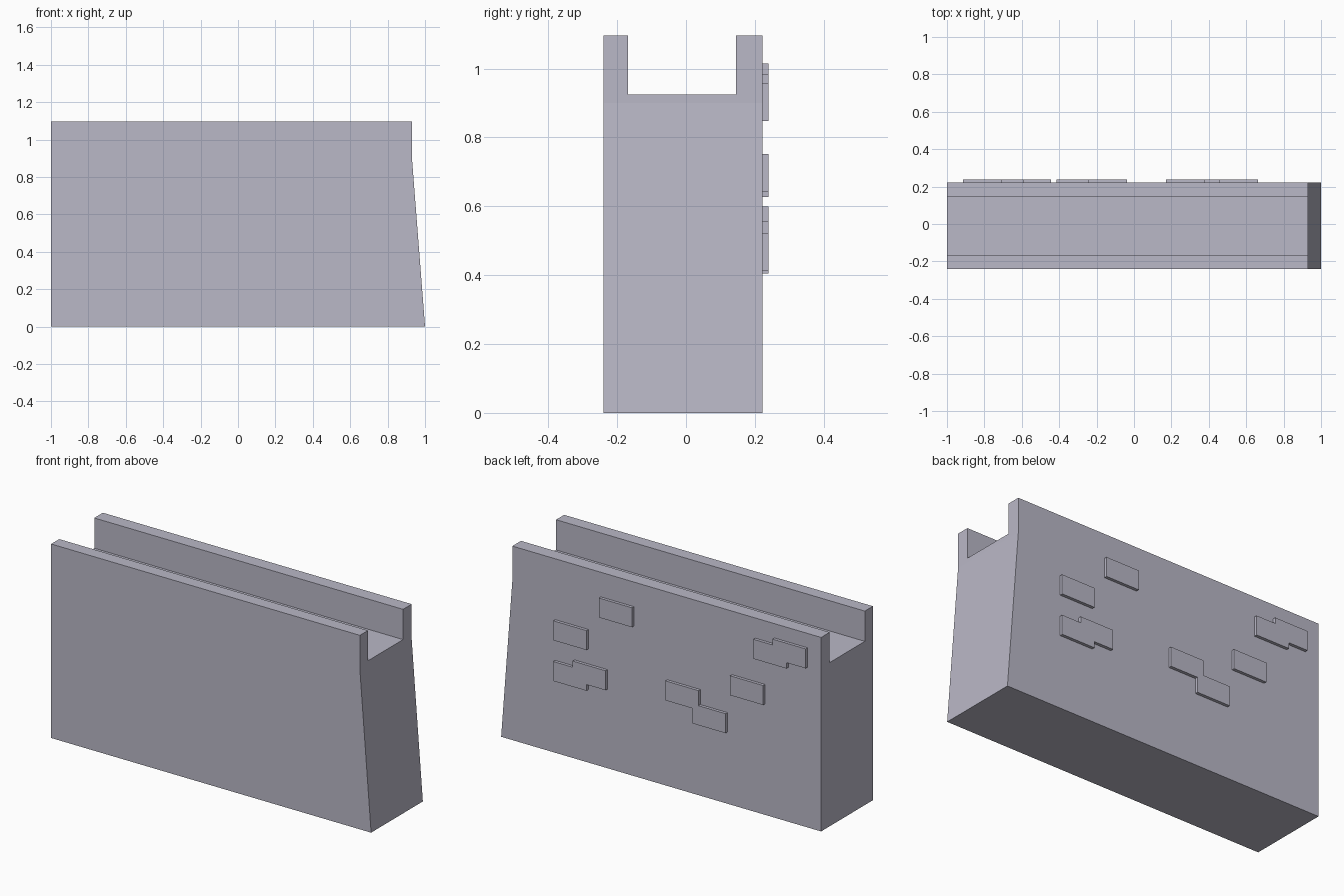
import bpy
import bmesh
from mathutils import Vector

cube = bpy.data.objects.get("Cube")
if cube:
    bpy.data.objects.remove(cube, do_unlink=True)

# Single stone colour
stone = bpy.data.materials.new("pale_lilac_stone")
stone.use_nodes = True
colour = (0.49, 0.48, 0.57, 1.0)
stone.diffuse_color = colour
stone.node_tree.nodes["Principled BSDF"].inputs["Base Color"].default_value = colour


def prism(name, outline, offset, shape=None):
    """Extrude a closed outline of 3D points and optionally reshape it."""
    bm = bmesh.new()
    face = bm.faces.new([bm.verts.new(p) for p in outline])
    new = bmesh.ops.extrude_face_region(bm, geom=[face], use_keep_orig=True)["geom"]
    moved = [v for v in new if isinstance(v, bmesh.types.BMVert)]
    bmesh.ops.translate(bm, verts=moved, vec=Vector(offset))
    if shape:
        shape(bm)
    bmesh.ops.recalc_face_normals(bm, faces=bm.faces)
    mesh = bpy.data.meshes.new(name)
    bm.to_mesh(mesh)
    bm.free()
    mesh.materials.append(stone)
    obj = bpy.data.objects.new(name, mesh)
    bpy.context.collection.objects.link(obj)
    return obj


# Wall: U-shaped section with two parapets and a sunken walkway
FRONT, BACK, TOP, WALK = -0.24, 0.222, 1.096, 0.925
INNER_FRONT, INNER_BACK = -0.168, 0.145
KINK, END = 0.9, 0.93


def batter(bm):
    """Slope the +x end outward below the kink."""
    bmesh.ops.bisect_plane(bm, geom=bm.verts[:] + bm.edges[:] + bm.faces[:],
                           plane_co=(0, 0, KINK), plane_no=(0, 0, 1))
    for v in bm.verts:
        if v.co.x > 0 and v.co.z < 0.01:
            v.co.x = 1.0


section = [(FRONT, 0), (BACK, 0), (BACK, TOP), (INNER_BACK, TOP), (INNER_BACK, WALK),
           (INNER_FRONT, WALK), (INNER_FRONT, TOP), (FRONT, TOP)]
prism("wall", [(-1, y, z) for y, z in section], (1 + END, 0, 0), batter)

# Raised bricks on the back face
BRICK_W, BRICK_H, BRICK_D = 0.207, 0.11, 0.017


def brick(name, outline):
    prism(name, [(x, BACK, z) for x, z in outline], (0, BRICK_D, 0))


def single(x, z):
    return [(x, z), (x + BRICK_W, z), (x + BRICK_W, z + BRICK_H), (x, z + BRICK_H)]


def pair(ax, az, bx, bz):
    """Merged outline of two overlapping bricks, a on the lower x side."""
    a, b = single(ax, az), single(bx, bz)
    if bz < az:
        return [a[0], (bx, az), b[0], b[1], b[2], (a[2][0], b[2][1]), a[2], a[3]]
    return [a[0], a[1], (a[1][0], bz), b[1], b[2], b[3], (bx, a[3][1]), a[3]]


brick("upper_left_brick", single(0.17, 0.847))
brick("outer_left_brick", single(0.455, 0.642))
brick("middle_right_brick", single(-0.65, 0.627))
brick("left_brick_pair", pair(0.335, 0.447, 0.455, 0.412))
brick("centre_brick_pair", pair(-0.415, 0.405, -0.245, 0.49))
brick("upper_right_brick_pair", pair(-0.915, 0.905, -0.795, 0.872))
